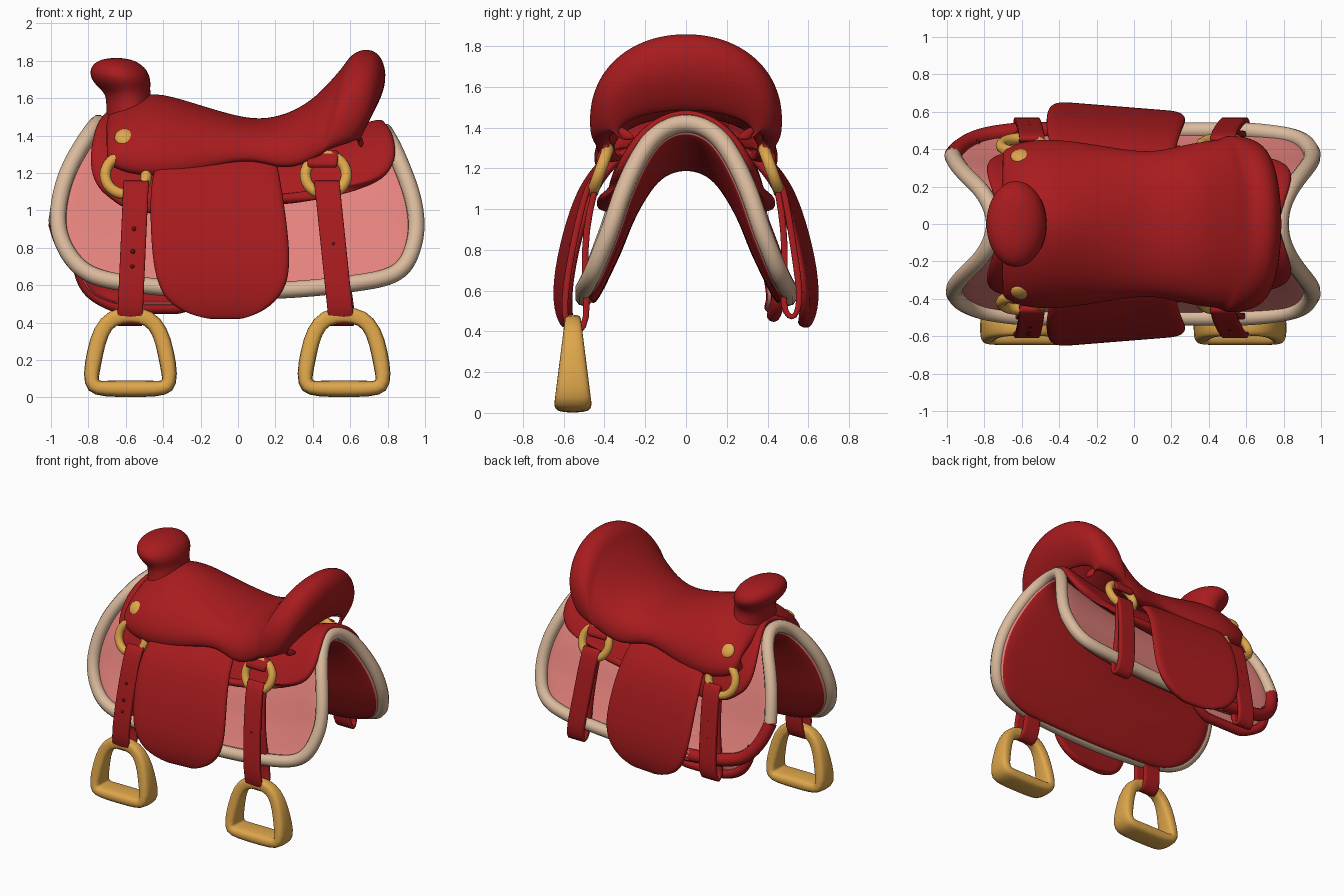
import bpy
from math import sin, cos, pi, copysign
from mathutils import Vector, Matrix

cube = bpy.data.objects.get("Cube")
if cube:
    bpy.data.objects.remove(cube)


def material(name, rgb):
    m = bpy.data.materials.new(name)
    m.use_nodes = True
    m.diffuse_color = (*rgb, 1)
    m.node_tree.nodes["Principled BSDF"].inputs["Base Color"].default_value = (*rgb, 1)
    return m


RED = material("red leather", (0.39, 0.011, 0.013))
PINK = material("pink felt", (0.78, 0.225, 0.205))
CREAM = material("cream trim", (0.70, 0.49, 0.335))
GOLD = material("gold metal", (0.73, 0.38, 0.07))
DARK = material("dark hole", (0.09, 0.005, 0.006))


def finish(ob, mats, mirror=False, thick=0, offset=-1, levels=0):
    for m in mats:
        ob.data.materials.append(m)
    ob.data.shade_smooth()
    if mirror:
        mod = ob.modifiers.new("Mirror", "MIRROR")
        mod.use_axis = (False, True, False)
        mod.use_mirror_merge = False
    if thick:
        mod = ob.modifiers.new("Solidify", "SOLIDIFY")
        mod.thickness, mod.offset = thick, offset
        mod.material_offset = len(mats) - 1
    if levels:
        mod = ob.modifiers.new("Subdivision", "SUBSURF")
        mod.levels = mod.render_levels = levels
    return ob


def loft(name, rows, mats, loop_rows=False, loop_cols=False, **kw):
    """Skin a grid of points, optionally closed in either direction."""
    nr, nc = len(rows), len(rows[0])
    faces = []
    for r in range(nr if loop_rows else nr - 1):
        for c in range(nc if loop_cols else nc - 1):
            a, b, d, e = r, (r + 1) % nr, c, (c + 1) % nc
            faces.append((a * nc + d, a * nc + e, b * nc + e, b * nc + d))
    me = bpy.data.meshes.new(name)
    me.from_pydata([p for row in rows for p in row], [], faces)
    ob = bpy.data.objects.new(name, me)
    bpy.context.collection.objects.link(ob)
    return finish(ob, mats, **kw)


def placed(name, mat, loc, scale, normal, mirror=True, kind="sphere"):
    """Primitive whose local z points along normal."""
    if kind == "sphere":
        bpy.ops.mesh.primitive_uv_sphere_add(segments=24, ring_count=12, radius=1)
    elif kind == "ring":
        bpy.ops.mesh.primitive_torus_add(major_radius=0.11, minor_radius=0.03,
                                         major_segments=32, minor_segments=10)
    ob = bpy.context.object
    ob.name = name
    rot = Vector(normal).to_track_quat("Z", "Y").to_matrix().to_4x4()
    ob.data.transform(Matrix.Translation(loc) @ rot @ Matrix.Diagonal((*scale, 1)))
    return finish(ob, [mat], mirror)


def tube(name, points, mat, radius):
    cu = bpy.data.curves.new(name, "CURVE")
    cu.dimensions = "3D"
    cu.bevel_depth, cu.bevel_resolution = radius, 3
    cu.use_fill_caps = True
    sp = cu.splines.new("NURBS")
    sp.points.add(len(points) - 1)
    for p, co in zip(sp.points, points):
        p.co = (*co, 1)
    sp.order_u, sp.resolution_u = 4, 5
    sp.use_endpoint_u = True
    cu.materials.append(mat)
    ob = bpy.data.objects.new(name, cu)
    bpy.context.collection.objects.link(ob)
    return ob


def arch(half, sag, low):
    """Rows (y, z, x0, x1) mirrored over the back, dipping in the middle, ends lifted below."""
    full = [(-y, z, a, b) for y, z, a, b in reversed(half[1:])] + half
    top = half[0][1]
    rows = []
    for y, z, a, b in full:
        row = []
        for i in range(13):
            s = i / 6 - 1
            x = (a + b) / 2 + (b - a) / 2 * s
            k = (z - low) / (top - low)
            row.append((x, y, z - sag * (1 - s * s) * k - 0.03 * x * k + 0.04 * s * s * (1 - k)))
        rows.append(row)
    return rows


# Blanket and its rolled edge
blanket = arch([(0, 1.45, -.74, .78), (.09, 1.43, -.76, .79), (.18, 1.36, -.81, .83),
                (.26, 1.21, -.9, .89), (.32, 1.06, -.95, .94), (.365, .9, -.97, .96),
                (.41, .78, -.94, .94), (.45, .67, -.87, .9), (.48, .6, -.77, .81),
                (.5, .57, -.6, .62)], 0.2, 0.56)
loft("blanket", blanket, [PINK, RED], thick=0.06, levels=2)
edge = (blanket[0] + [r[-1] for r in blanket[1:-1]] + blanket[-1][::-1]
        + [r[0] for r in blanket[-2:0:-1]])
is_red = [p[1] > 0.4 and p[0] < -0.35 for p in edge]
start = next(i for i in range(len(edge)) if is_red[i - 1] and not is_red[i])
edge, is_red = edge[start:] + edge[:start], is_red[start:] + is_red[:start]
split = is_red.index(True)
tube("blanket_trim", edge[:split + 1], CREAM, 0.045)
tube("blanket_red_trim", edge[split - 1:] + edge[:1], RED, 0.046)


def side_panel(rows, skew=0):
    return [[(a + (b - a) * i / 8, y - skew * (a + (b - a) * i / 8), z) for i in range(9)]
            for z, a, b, y in rows]


# Lower skirt panel on the left front corner
under = side_panel([(.75, -.86, -.2, .425), (.62, -.84, -.18, .45),
                    (.54, -.78, -.18, .455), (.48, -.64, -.3, .43)])
loft("under_panel", under, [PINK, RED], thick=0.06, levels=2)
tube("under_panel_trim", [r[0] for r in under[:-1]] + under[-1] + [r[-1] for r in under[-2::-1]],
     RED, 0.034)

# Leather skirt between blanket and seat
skirt = arch([(0, 1.53, -.7, .77), (.1, 1.51, -.72, .79), (.21, 1.44, -.76, .83),
              (.3, 1.31, -.79, .85), (.35, 1.19, -.79, .81), (.375, 1.11, -.76, .68),
              (.385, 1.06, -.72, .2), (.39, .98, -.62, -.2)], 0.16, 0.98)
loft("leather_skirt", skirt, [RED], thick=0.06, levels=2)

# Seat with raised back: centre x, centre z, edge x, half width, widest z, roundness
sections = [(-.58, 1.40, -.6, .22, 1.34, 1.7), (-.71, 1.43, -.7, .33, 1.31, 1.7),
            (-.71, 1.52, -.71, .40, 1.29, 1.7), (-.6, 1.6, -.6, .445, 1.26, 1.7),
            (-.45, 1.64, -.45, .46, 1.25, 1.7), (-.25, 1.58, -.25, .435, 1.26, 1.8),
            (0, 1.5, 0, .39, 1.31, 2), (.15, 1.485, .12, .39, 1.3, 2),
            (.3, 1.53, .25, .42, 1.28, 2), (.42, 1.61, .35, .44, 1.31, 2),
            (.52, 1.72, .43, .45, 1.36, 2.05), (.57, 1.78, .47, .455, 1.39, 2.05),
            (.6, 1.83, .49, .475, 1.42, 2.1), (.67, 1.87, .56, .475, 1.45, 2.1),
            (.76, 1.85, .63, .455, 1.46, 2.1), (.8, 1.73, .67, .42, 1.45, 2.1),
            (.77, 1.6, .67, .38, 1.42, 2), (.69, 1.47, .65, .33, 1.36, 2)]
seat = []
for xc, zc, xe, w, ze, p in sections:
    row = []
    for i in range(19):
        a = (pi / 2 + 0.26) * (1 - i / 9)
        h = copysign(abs(cos(a)) ** (2 / p), cos(a))
        y = copysign(abs(sin(a)) ** (2 / p), sin(a)) * w
        row.append((xe + (xc - xe) * h, y, ze + (zc - ze) * h))
    x, y, z = row[0]
    seat.append([(x, y - 0.09, z + 0.01)] + row + [(x, 0.09 - y, z + 0.01)])
loft("seat", seat, [RED], thick=0.04, levels=2)

# Horn: stacked ellipses leaning forward (x, z, x radius, y radius, tilt)
horn = []
for x, z, rx, ry, tilt in [(-.57, 1.46, .14, .22, 0), (-.58, 1.57, .125, .19, 0),
                           (-.59, 1.63, .123, .19, 0), (-.62, 1.67, .155, .22, -.05),
                           (-.632, 1.72, .168, .245, -.08), (-.635, 1.775, .145, .21, -.08),
                           (-.635, 1.81, .08, .12, -.05), (-.635, 1.815, .0005, .0005, 0)]:
    horn.append([(x + rx * cos(i * pi / 8), ry * sin(i * pi / 8), z + tilt * rx * cos(i * pi / 8))
                 for i in range(16)])
loft("horn", horn, [RED], loop_cols=True, levels=2)

# Side flaps
flap = side_panel([(1.32, -.42, .2, .3), (1.24, -.45, .22, .4), (1.12, -.47, .24, .49),
                   (.95, -.47, .265, .555), (.75, -.46, .285, .605), (.6, -.43, .27, .625),
                   (.5, -.37, .2, .62), (.44, -.27, .11, .605), (.41, -.13, .0, .59)], 0.08)
loft("side_flap", flap, [RED], mirror=True, thick=0.05, levels=2)

# Strap loops, rings and stirrups; the left loops hang shorter and closer
strap_path = [(.455, 1.17), (.485, 1.1), (.515, 1.0), (.56, .8), (.59, .62), (.6, .48),
              (.57, .39), (.52, .39), (.485, .46), (.49, .6), (.5, .8), (.475, 1.0), (.435, 1.12)]
holes = [(-.556, .55, .9), (-.562, .576, .78), (-.565, .588, .7), (.51, .565, .82)]
TILT = (0, 0.94, 0.34)


def hang(x, y, z, side):
    if side > 0:
        y, z = .455 + (y - .455) * .72, z + max(0, .75 - z) * .22
    return x, side * y, z


def rounded(v):
    return copysign(abs(v) ** 0.6, v)


def stirrup(name, cx):
    half = [(0, .445), (.1, .43), (.16, .355), (.19, .24), (.211, .12), (.205, .055), (.14, .046)]
    path = half + [(0, .046)] + [(-x, z) for x, z in reversed(half[1:])]
    rows = []
    for i, (x, z) in enumerate(path):
        q, r = path[i - 1], path[(i + 1) % len(path)]
        t = Vector((r[0] - q[0], r[1] - q[1])).normalized()
        depth, thick = 0.1 - 0.13 * z, 0.045
        rows.append([(cx + x - t.y * thick * rounded(cos(a)), -0.555 + depth * rounded(sin(a)),
                      z + t.x * thick * rounded(cos(a))) for a in [k * pi / 6 for k in range(12)]])
    loft(name, rows, [GOLD], loop_rows=True, loop_cols=True, levels=1)


for label, x0, lean, ring_x, tread_x in [("front", -.545, .045, -.6, -.575),
                                         ("rear", .475, -.104, .47, .567)]:
    for side, name in [(-1, "right"), (1, "left")]:
        rows = [[hang(x0 + lean * (z - 1.15) + d, y, z, side) for d in (-.068, -.06, 0, .06, .068)]
                for y, z in strap_path]
        loft(f"{label}_strap_{name}", rows, [RED], loop_rows=True,
             thick=0.032, offset=0, levels=1)
    placed(f"{label}_ring", GOLD, (ring_x, .42, 1.19), (1, 1, 1), TILT, kind="ring")
    stirrup(f"{label}_stirrup", tread_x)

# Short tab holding the rear ring
tab = side_panel([(1.33, .36, .54, .39), (1.29, .37, .54, .42), (1.25, .37, .53, .45),
                  (1.22, .37, .53, .43)])
loft("rear_ring_tab", tab, [RED], mirror=True, thick=0.03, levels=1)

# Strap holes and seat studs
for hole in holes:
    for side in (-1, 1):
        placed("strap_hole", DARK, hang(*hole, side), (.013, .013, .008), (0, side, .15), False)
placed("seat_stud", GOLD, (-.605, .362, 1.39), (.055, .055, .026), (0, .8, .6))
